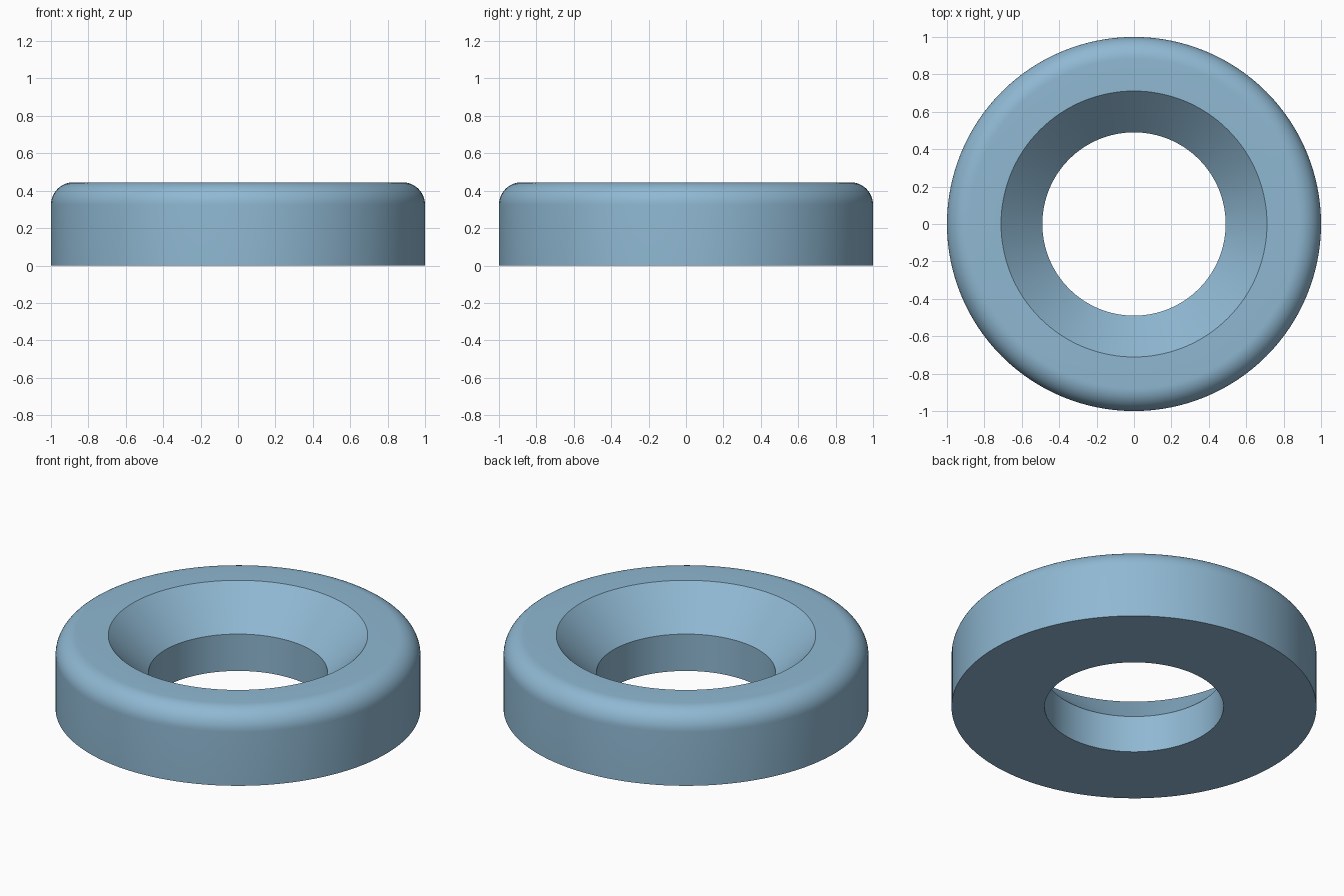
import bpy
import bmesh
import math

if "Cube" in bpy.data.objects:
    bpy.data.objects.remove(bpy.data.objects["Cube"])

SEGMENTS = 128
FILLET = 0.12
HEIGHT = 0.445

# Ring cross-section (radius, z): straight bore, cone seat, flat top, rounded outer rim
profile = [(0.49, 0.0), (0.49, 0.223), (0.711, HEIGHT)]
for i in range(13):
    a = math.pi / 2 * (1 - i / 12)
    profile.append((1 - FILLET + FILLET * math.cos(a),
                    HEIGHT - FILLET + FILLET * math.sin(a)))
profile.append((1.0, 0.0))

# Revolve the closed cross-section
bm = bmesh.new()
rings = []
for s in range(SEGMENTS):
    t = 2 * math.pi * s / SEGMENTS
    rings.append([bm.verts.new((r * math.cos(t), r * math.sin(t), z)) for r, z in profile])
n = len(profile)
for s in range(SEGMENTS):
    a, b = rings[s], rings[(s + 1) % SEGMENTS]
    for i in range(n):
        j = (i + 1) % n
        bm.faces.new((a[i], a[j], b[j], b[i]))
bmesh.ops.recalc_face_normals(bm, faces=bm.faces)
mesh = bpy.data.meshes.new("countersunk_washer")
bm.to_mesh(mesh)
bm.free()

washer = bpy.data.objects.new("countersunk_washer", mesh)
bpy.context.collection.objects.link(washer)

# Single light blue colour
blue = bpy.data.materials.new("light_blue")
blue.diffuse_color = (0.275, 0.479, 0.645, 1)
blue.use_nodes = True
blue.node_tree.nodes["Principled BSDF"].inputs["Base Color"].default_value = blue.diffuse_color
mesh.materials.append(blue)

# Smooth shading with crisp seat, bore and base edges
bpy.context.view_layer.objects.active = washer
washer.select_set(True)
bpy.ops.object.shade_smooth_by_angle(angle=math.radians(30))
